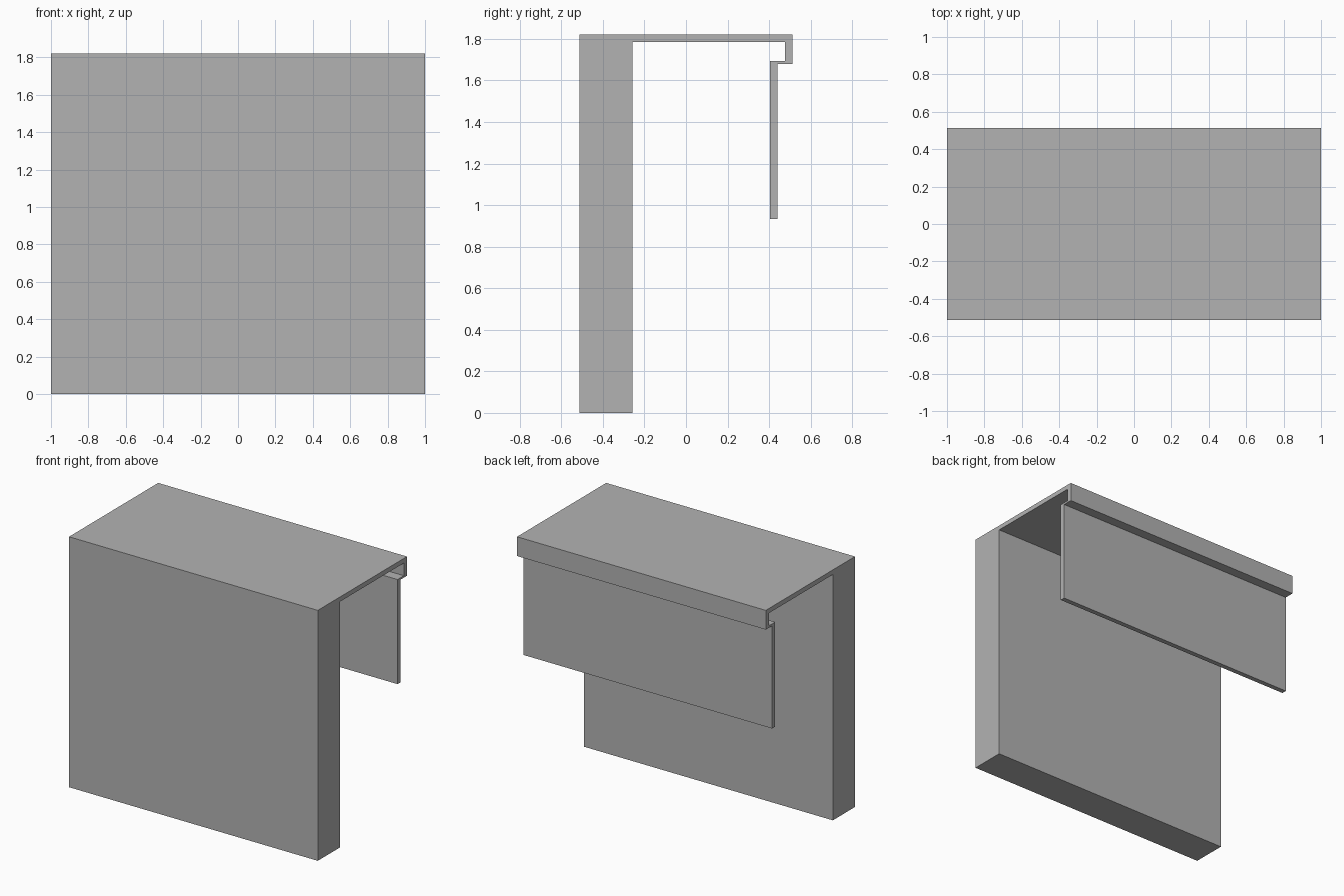
import bpy
import bmesh

cube = bpy.data.objects.get("Cube")
if cube:
    bpy.data.objects.remove(cube, do_unlink=True)

grey = bpy.data.materials.new("plain grey")
grey.use_nodes = True
colour = (0.45, 0.45, 0.45, 1)
grey.diffuse_color = colour
grey.node_tree.nodes["Principled BSDF"].inputs["Base Color"].default_value = colour


def extrude_profile(name, profile, half_width=1.0):
    """Extrude a closed (y, z) outline along x."""
    bm = bmesh.new()
    face = bm.faces.new([bm.verts.new((-half_width, y, z)) for y, z in profile])
    result = bmesh.ops.extrude_face_region(bm, geom=[face])
    verts = [g for g in result["geom"] if isinstance(g, bmesh.types.BMVert)]
    bmesh.ops.translate(bm, verts=verts, vec=(2 * half_width, 0, 0))
    bmesh.ops.recalc_face_normals(bm, faces=bm.faces)
    mesh = bpy.data.meshes.new(name)
    bm.to_mesh(mesh)
    bm.free()
    mesh.materials.append(grey)
    obj = bpy.data.objects.new(name, mesh)
    bpy.context.collection.objects.link(obj)
    return obj


front, back = -0.512, 0.512
wall_back = -0.258
top, soffit = 1.82, 1.786
lip_inner, lip_bottom, ledge_top = 0.477, 1.68, 1.694
panel_front, panel_back, panel_bottom = 0.404, 0.44, 0.934

# Thick front wall, thin top and the lip hooked inwards at the back
extrude_profile("wall_and_top", [
    (front, 0), (wall_back, 0), (wall_back, soffit), (lip_inner, soffit),
    (lip_inner, ledge_top), (panel_back, ledge_top), (panel_back, lip_bottom),
    (back, lip_bottom), (back, top), (front, top)])

# Thin panel hanging from the hooked lip
extrude_profile("hanging_panel", [
    (panel_front, panel_bottom), (panel_back, panel_bottom),
    (panel_back, ledge_top), (panel_front, ledge_top)])
